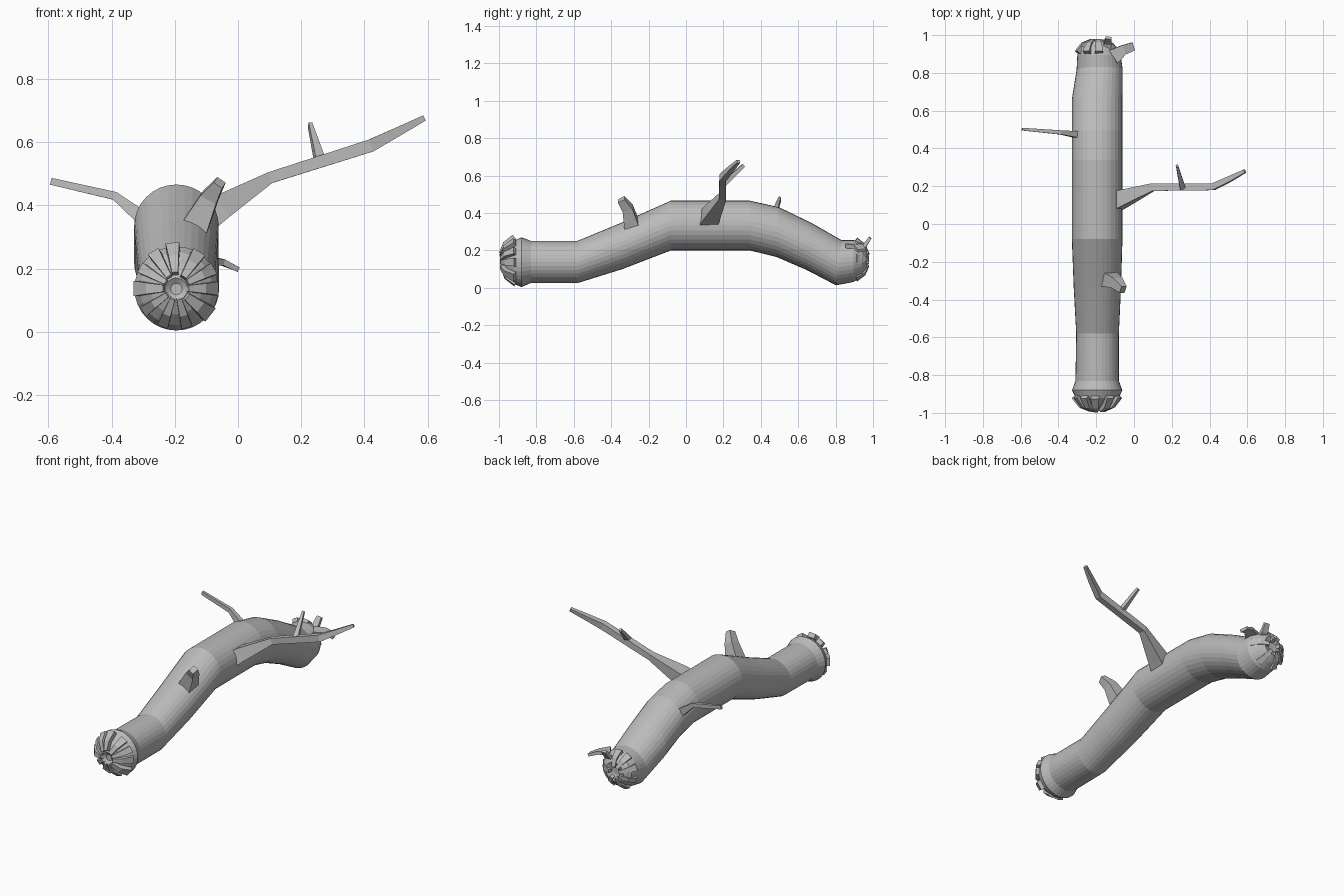
import bpy, bmesh, math
from mathutils import Vector

wood = bpy.data.materials.new("grey wood")
wood.diffuse_color = (0.5, 0.5, 0.5, 1)


def loft(name, rings):
    """Skin a list of point rings into a closed, flat-shaded object."""
    bm = bmesh.new()
    vs = [[bm.verts.new(p) for p in r] for r in rings]
    n = len(rings[0])
    for a, b in zip(vs, vs[1:]):
        for i in range(n):
            j = (i + 1) % n
            bm.faces.new((a[i], a[j], b[j], b[i]))
    bm.faces.new(vs[0])
    bm.faces.new(vs[-1])
    bmesh.ops.recalc_face_normals(bm, faces=bm.faces)
    me = bpy.data.meshes.new(name)
    bm.to_mesh(me)
    bm.free()
    me.materials.append(wood)
    ob = bpy.data.objects.new(name, me)
    bpy.context.collection.objects.link(ob)
    return ob


def branch(name, path, up=(0, 1, 0)):
    """Square-section tapering branch: path of (x, y, z, half width, half depth)."""
    pts = [Vector(p[:3]) for p in path]
    rings = []
    for i, p in enumerate(path):
        d = (pts[min(i + 1, len(pts) - 1)] - pts[max(i - 1, 0)]).normalized()
        u = Vector(up)
        u = (u - d * u.dot(d)).normalized()
        v = d.cross(u)
        w, h = p[3], p[4]
        rings.append([pts[i] + u * a * w + v * b * h
                      for a, b in ((-1, -1), (1, -1), (1, 1), (-1, 1))])
    return loft(name, rings)


# Trunk: (x, y, z, radius x, radius z, tilt), including both rounded broken ends
trunk = [(-.195, -.968, .135, .018, .018, 0), (-.195, -.980, .135, .035, .035, 0),
         (-.195, -.955, .135, .080, .080, 0), (-.195, -.920, .136, .115, .115, 0),
         (-.195, -.880, .137, .133, .133, 0), (-.195, -.830, .138, .115, .113, 0),
         (-.193, -.580, .138, .113, .113, 0), (-.194, -.340, .225, .125, .125, 0),
         (-.195, -.080, .333, .134, .133, 0), (-.195, .340, .333, .134, .133, 0),
         (-.195, .490, .298, .134, .133, .05), (-.195, .660, .220, .134, .127, .08),
         (-.182, .817, .134, .122, .121, .12), (-.185, .895, .143, .115, .112, 0),
         (-.192, .940, .150, .098, .090, 0), (-.195, .968, .152, .060, .058, 0),
         (-.195, .955, .152, .020, .020, 0)]
N = 32
loft("trunk", [[(x + rx * math.cos(t), y + k * rz * math.sin(t), z + rz * math.sin(t))
                for t in (2 * math.pi * i / N for i in range(N))]
               for x, y, z, rx, rz, k in trunk])


# Splinters: wedges lying over the rounded ends
def splinter(name, cy, cz, s, deg, size, lift, scale=1.0):
    t = math.radians(deg)
    rad = Vector((math.cos(t), 0, math.sin(t)))
    tan = (-math.sin(t), 0, math.cos(t))
    c = Vector((-.195, cy, cz))
    path = []
    for r, y, w in ((.035, .098, .010), (.085, .078, .016), (.122, .030, .022)):
        p = c + rad * (r + lift) * scale + Vector((0, s * (y + lift * .5) * scale, 0))
        path.append((*p, w * size, .014))
    branch(name, path, tan)


for deg, size, lift in ((0, 1, 0), (28, .9, .002), (58, 1, .004), (95, 1, .012), (122, .9, .006),
                        (150, .8, 0), (180, 1.1, .002), (215, .8, -.004), (250, .8, -.004),
                        (285, .8, -.004), (322, 1.2, .004)):
    splinter("front_splinter_%d" % deg, -.882, .137, -1, deg, size, lift)
for deg, size, lift in ((5, 1, 0), (85, 1, .002), (120, .9, .004), (160, .9, .002), (200, .8, 0),
                        (245, .9, 0), (300, .9, 0)):
    splinter("back_splinter_%d" % deg, .88, .148, 1, deg, size, lift, .87)

# Long side branch with its twig
branch("long_branch", [(-.12, .11, .345, .050, .045), (-.06, .135, .39, .044, .040),
                       (.10, .195, .487, .020, .018), (.42, .197, .589, .018, .020),
                       (.51, .240, .635, .014, .014), (.587, .280, .675, .009, .009)])
branch("long_branch_twig", [(.258, .19, .545, .014, .015), (.228, .308, .655, .009, .006)], (0, 0, 1))

# Thin left branch
branch("left_branch", [(-.29, .472, .350, .018, .024), (-.39, .485, .430, .011, .013),
                       (-.592, .502, .476, .007, .011)])

# Short stub near the front, and the bent strips at the back
branch("front_stub", [(-.135, -.29, .335, .040, .042), (-.09, -.312, .425, .028, .028),
                      (-.058, -.347, .472, .020, .016)])
branch("back_strip", [(-.11, .885, .225, .040, .012), (-.055, .922, .222, .026, .010),
                      (-.004, .940, .199, .022, .008)])
branch("back_spike", [(-.15, .90, .20, .026, .016), (-.14, .955, .225, .020, .011),
                      (-.135, .985, .268, .015, .008)], (1, 0, 0))
